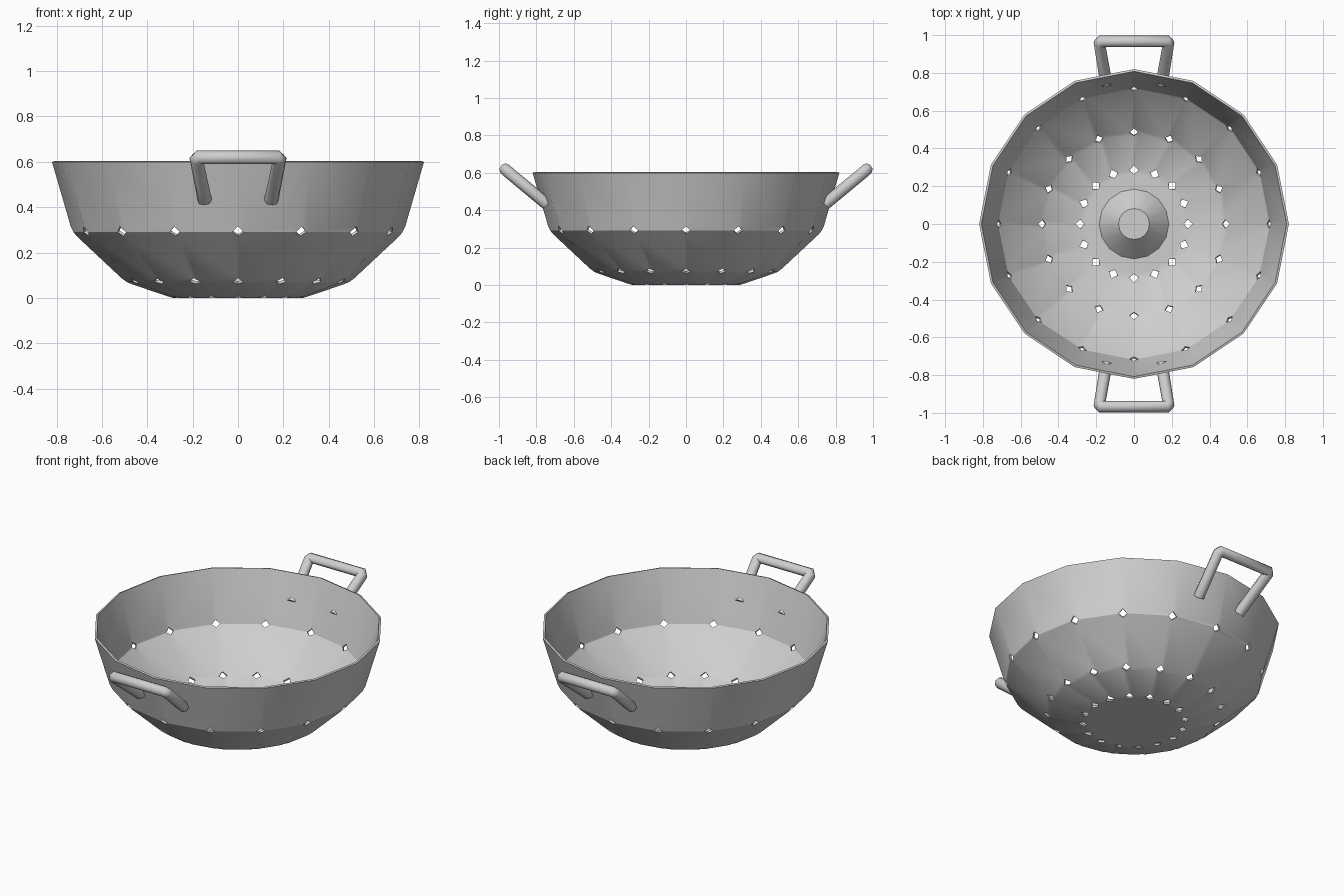
import bpy, bmesh, math

if "Cube" in bpy.data.objects:
    bpy.data.objects.remove(bpy.data.objects["Cube"])

# Single brushed grey colour
grey = bpy.data.materials.new("grey_metal")
grey.use_nodes = True
COLOUR = (0.62, 0.62, 0.62, 1)
grey.diffuse_color = COLOUR
grey.node_tree.nodes["Principled BSDF"].inputs["Base Color"].default_value = COLOUR

SIDES = 16
WALL = 0.012


def activate(obj):
    bpy.ops.object.select_all(action='DESELECT')
    obj.select_set(True)
    bpy.context.view_layer.objects.active = obj


def smooth(obj, degrees):
    activate(obj)
    bpy.ops.object.shade_smooth_by_angle(angle=math.radians(degrees))


def add_ring(bm, radius, z):
    ring = []
    for i in range(SIDES):
        a = 2 * math.pi * i / SIDES
        ring.append(bm.verts.new((radius * math.cos(a), radius * math.sin(a), z)))
    return ring


def bridge(bm, low, high):
    for i in range(SIDES):
        j = (i + 1) % SIDES
        bm.faces.new((low[i], low[j], high[j], high[i]))


def mesh_object(name, bm):
    mesh = bpy.data.meshes.new(name)
    bm.to_mesh(mesh)
    bm.free()
    mesh.materials.append(grey)
    obj = bpy.data.objects.new(name, mesh)
    bpy.context.collection.objects.link(obj)
    return obj


# Perforated bowl: lathed rings whose corners are cut away as diamond holes
bm = bmesh.new()
profile = [(0.29, 0), (0.495, 0.07), (0.73, 0.29), (0.82, 0.6)]
rings = [add_ring(bm, r, z) for r, z in profile]
for low, high in zip(rings, rings[1:]):
    bridge(bm, low, high)
centre = bm.verts.new((0, 0, 0))
for i in range(SIDES):
    bm.faces.new((centre, rings[0][(i + 1) % SIDES], rings[0][i]))
corners = [v for ring in rings[:-1] for v in ring]
bmesh.ops.bevel(bm, geom=corners, offset=0.026, offset_type='OFFSET',
                segments=1, profile=0.5, affect='VERTICES')
holes = [f for f in bm.faces if f.calc_area() < 0.004]
bmesh.ops.delete(bm, geom=holes, context='FACES')
bowl = mesh_object("bowl", bm)
shell = bowl.modifiers.new("wall", 'SOLIDIFY')
shell.thickness = WALL
shell.offset = -1
shell.use_even_offset = True
activate(bowl)
bpy.ops.object.modifier_apply(modifier=shell.name)
smooth(bowl, 26)

# Raised cone in the middle of the floor
bm = bmesh.new()
base = add_ring(bm, 0.19, WALL / 2)
top = add_ring(bm, 0.082, 0.12)
bridge(bm, base, top)
bm.faces.new(top)
bm.faces.new(base[::-1])
smooth(mesh_object("floor_cone", bm), 30)


# Bent rod handles, front and back
def handle(name, side):
    half = [(0.147, 0.745, 0.433), (0.183, 0.957, 0.609), (0.172, 0.968, 0.62)]
    path = half + [(-x, y, z) for x, y, z in reversed(half)]
    curve = bpy.data.curves.new(name, 'CURVE')
    curve.dimensions = '3D'
    curve.bevel_depth = 0.032
    curve.bevel_resolution = 2
    curve.use_fill_caps = True
    spline = curve.splines.new('POLY')
    spline.points.add(len(path) - 1)
    for point, (x, y, z) in zip(spline.points, path):
        point.co = (x * side, y * side, z, 1)
    curve.materials.append(grey)
    obj = bpy.data.objects.new(name, curve)
    bpy.context.collection.objects.link(obj)
    activate(obj)
    bpy.ops.object.convert(target='MESH')
    smooth(bpy.context.view_layer.objects.active, 50)


handle("front_handle", -1)
handle("back_handle", 1)
